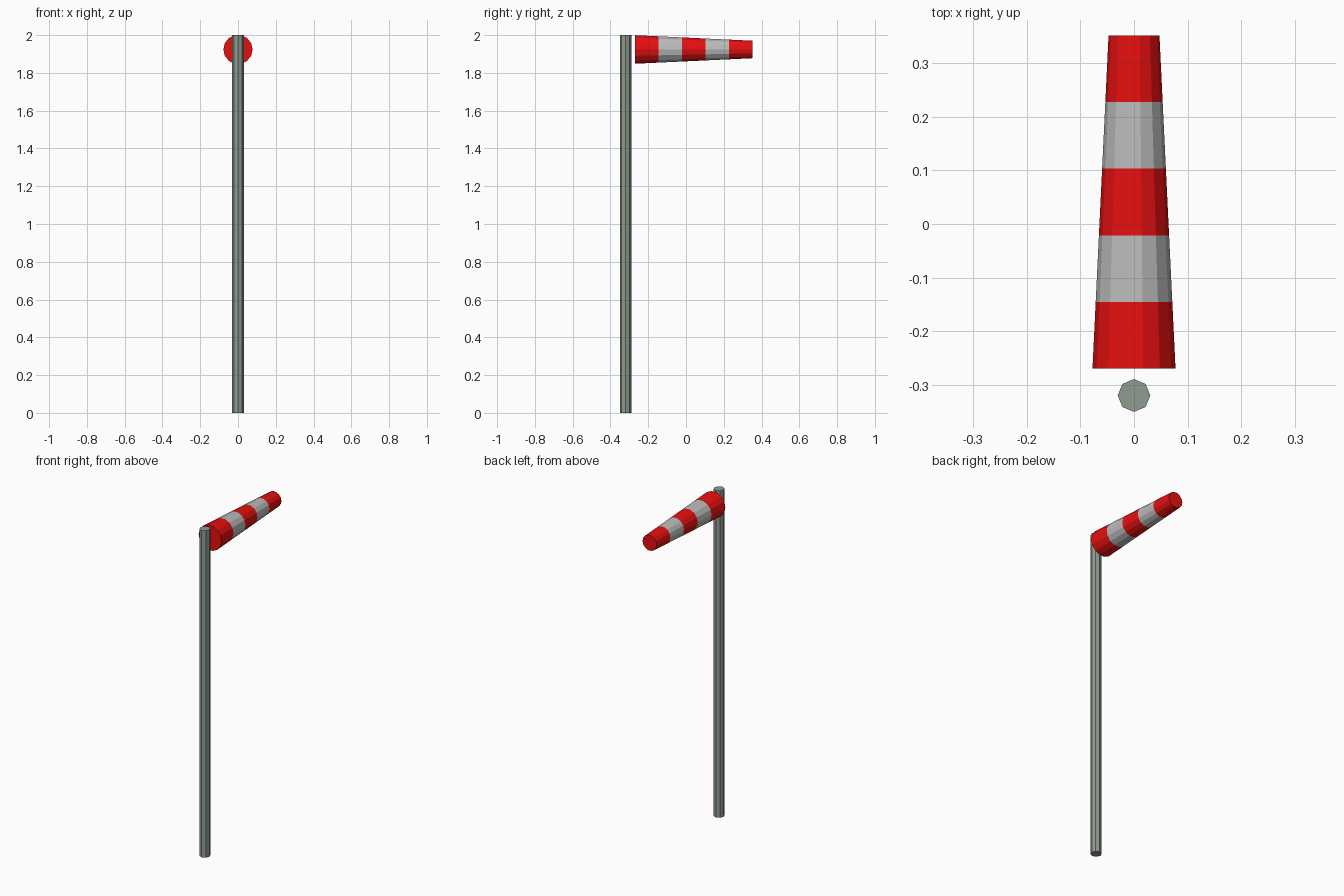
import bpy, bmesh, math

if "Cube" in bpy.data.objects:
    bpy.data.objects.remove(bpy.data.objects["Cube"])


def material(name, rgb):
    m = bpy.data.materials.new(name)
    m.diffuse_color = (*rgb, 1)
    m.use_nodes = True
    m.node_tree.nodes["Principled BSDF"].inputs["Base Color"].default_value = m.diffuse_color
    return m


def lathe(name, rings, sides, place, mats, start=0.0):
    """Loft rings of (position, radius) into a capped tube, one material per band."""
    bm = bmesh.new()
    loops = []
    for t, r in rings:
        loops.append([bm.verts.new(place(r * math.cos(start + math.tau * i / sides),
                                         r * math.sin(start + math.tau * i / sides), t))
                      for i in range(sides)])
    for b, (lo, hi) in enumerate(zip(loops, loops[1:])):
        for i in range(sides):
            j = (i + 1) % sides
            bm.faces.new((lo[i], lo[j], hi[j], hi[i])).material_index = b % len(mats)
    bm.faces.new(loops[0])
    bm.faces.new(loops[-1])
    bmesh.ops.recalc_face_normals(bm, faces=bm.faces)
    mesh = bpy.data.meshes.new(name)
    bm.to_mesh(mesh)
    bm.free()
    for m in mats:
        mesh.materials.append(m)
    obj = bpy.data.objects.new(name, mesh)
    bpy.context.collection.objects.link(obj)
    return obj


red = material("red", (0.8, 0.005, 0.005))
white = material("white", (0.5, 0.5, 0.5))
steel = material("steel", (0.28, 0.33, 0.28))

# Octagonal pole
lathe("pole", [(0, 0.0305), (2, 0.0305)], 8,
      lambda a, b, t: (a, -0.32 + b, t), [steel])

# Tapered sock with five alternating stripes
bands = 5
rings = [(-0.27 + 0.622 * k / bands, 0.0775 - 0.03 * k / bands) for k in range(bands + 1)]
lathe("wind_sock", rings, 14, lambda a, b, t: (a, t, 1.924 + b), [red, white])
